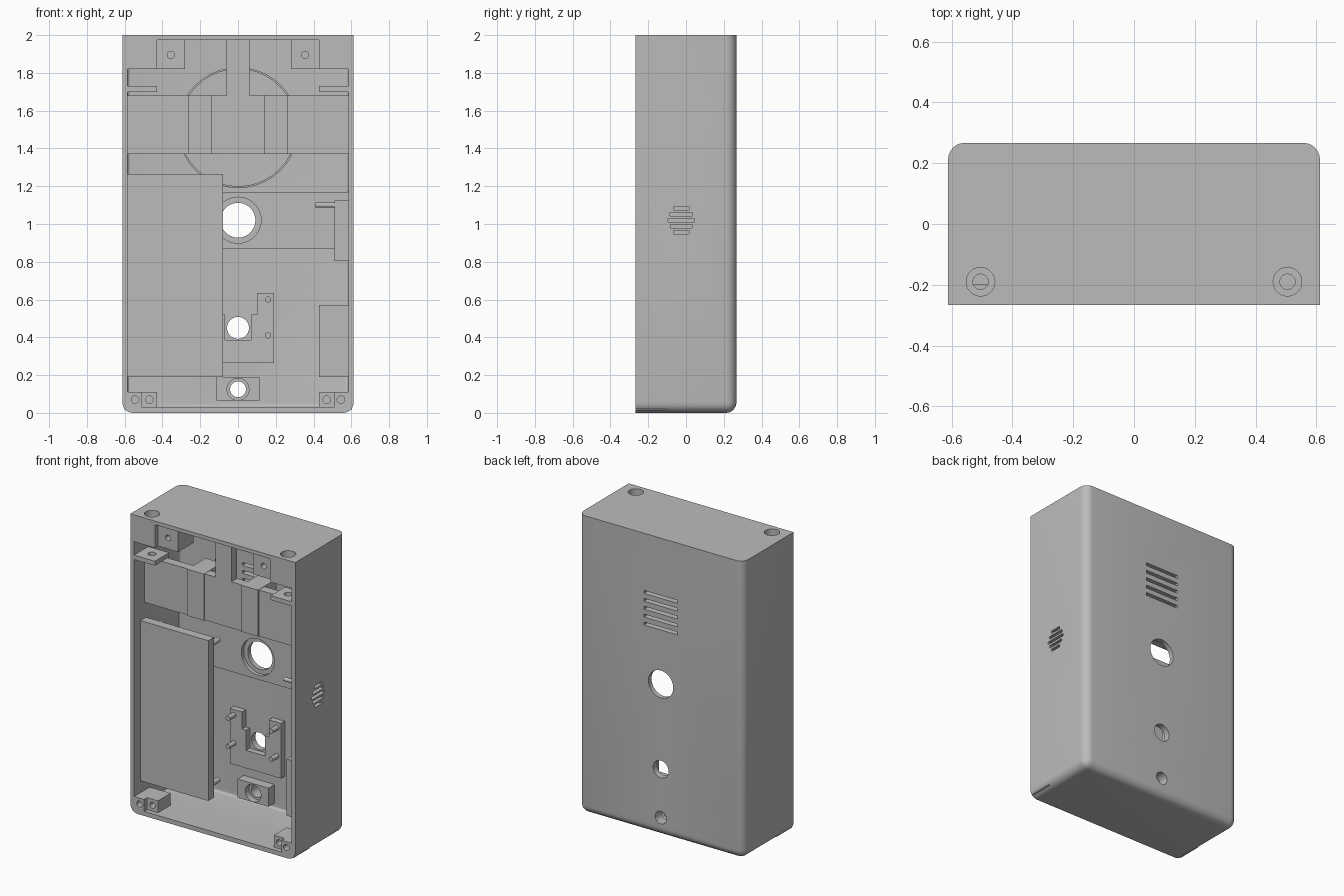
import bpy, bmesh, math
from mathutils import Matrix

old = bpy.data.objects.get("Cube")
if old:
    bpy.data.objects.remove(old, do_unlink=True)

GREY = (0.5, 0.5, 0.5, 1.0)
mat = bpy.data.materials.new("plain_grey")
mat.use_nodes = True
mat.diffuse_color = GREY
bsdf = next(n for n in mat.node_tree.nodes if n.type == 'BSDF_PRINCIPLED')
bsdf.inputs["Base Color"].default_value = GREY
bsdf.inputs["Roughness"].default_value = 0.6

FRONT, BACK = -0.267, 0.267      # outer faces of the case
FLOOR = 0.225                    # inner face of the rear panel
parts = []


def finish(name, bm, keep=True):
    bmesh.ops.recalc_face_normals(bm, faces=bm.faces)
    mesh = bpy.data.meshes.new(name)
    bm.to_mesh(mesh)
    bm.free()
    mesh.materials.append(mat)
    ob = bpy.data.objects.new(name, mesh)
    bpy.context.collection.objects.link(ob)
    if keep:
        parts.append(ob)
    return ob


def box(name, x, y, z, keep=True, round_edges=None, radius=0.0, segments=6):
    """Box from ranges; round_edges picks edges by their midpoint direction."""
    bm = bmesh.new()
    bmesh.ops.create_cube(bm, size=1)
    if round_edges:
        chosen = [e for e in bm.edges if round_edges((e.verts[0].co + e.verts[1].co) / 2)]
    spans = [sorted(r) for r in (x, y, z)]
    for v in bm.verts:
        v.co = [(a + b) / 2 + c * (b - a) for c, (a, b) in zip(v.co, spans)]
    if round_edges:
        bmesh.ops.bevel(bm, geom=chosen, offset=radius, segments=segments,
                        profile=0.5, affect='EDGES')
    return finish(name, bm, keep)


def rod(name, axis, centre, r, length, keep=True):
    """Cylinder centred on a point along one axis."""
    turn = {'X': Matrix.Rotation(math.pi / 2, 4, 'Y'),
            'Y': Matrix.Rotation(math.pi / 2, 4, 'X'),
            'Z': Matrix.Identity(4)}[axis]
    bm = bmesh.new()
    bmesh.ops.create_cone(bm, cap_ends=True, segments=40, radius1=r, radius2=r,
                          depth=length, matrix=Matrix.Translation(centre) @ turn)
    return finish(name, bm, keep)


def mirrored_plate(name, half, y0, y1):
    """Extrude a profile in x and z, mirrored about x = 0."""
    bm = bmesh.new()
    points = half + [(-x, z) for x, z in reversed(half)]
    face = bm.faces.new([bm.verts.new((x, y0, z)) for x, z in points])
    out = bmesh.ops.extrude_face_region(bm, geom=[face])["geom"]
    for v in out:
        if isinstance(v, bmesh.types.BMVert):
            v.co.y = y1
    return finish(name, bm)


def combine(target, tool, operation='DIFFERENCE'):
    mod = target.modifiers.new("cut", 'BOOLEAN')
    mod.operation, mod.solver, mod.object = operation, 'EXACT', tool
    bpy.context.view_layer.objects.active = target
    bpy.ops.object.modifier_apply(modifier=mod.name)
    bpy.data.objects.remove(tool, do_unlink=True)


def bore(target, axis, centre, r, length):
    combine(target, rod("bore", axis, centre, r, length, False))


# Case: open at the front, rounded along the rear and lower edges
case = box("case", (-0.612, 0.612), (FRONT, BACK), (0, 2), radius=0.055,
           round_edges=lambda m: (m.y > 0.4 and m.z < 0.4) or (abs(m.x) > 0.4 and m.z < -0.4))
combine(case, box("cavity", (-0.585, 0.585), (-0.4, FLOOR), (0.03, 1.975), False,
                  lambda m: m.y > 0.4 and m.z < 0.4, 0.017, 4))

# Solid corners joined to the case, and the raised rear band
for s in (-1, 1):
    combine(case, box("top_corner", (s * 0.43, s * 0.6), (FRONT, -0.115), (1.82, 1.99), False), 'UNION')
    combine(case, box("foot_corner", (s * 0.51, s * 0.6), (FRONT, -0.1), (0.015, 0.11), False), 'UNION')
combine(case, box("rear_band", (-0.595, 0.595), (0.21, 0.24), (0.87, 1.17), False), 'UNION')
combine(case, box("button_block", (-0.115, 0.115), (0.16, 0.24), (0.065, 0.19), False), 'UNION')

# Screw holes in the solid corners
for s in (-1, 1):
    bore(case, 'Z', (s * 0.505, -0.19, 1.98), 0.047, 0.12)
    bore(case, 'Z', (s * 0.505, -0.19, 1.9), 0.025, 0.3)
    bore(case, 'Y', (s * 0.545, FRONT, 0.07), 0.02, 0.2)

# Openings through the rear panel, two of them stepped
for z, r in ((1.02, 0.092), (0.45, 0.058), (0.125, 0.042)):
    bore(case, 'Y', (0, 0.2, z), r, 0.3)
bore(case, 'Y', (0, 0.19, 1.02), 0.122, 0.09)
bore(case, 'Y', (0, 0.17, 0.125), 0.058, 0.06)

# Sound slots in the rear panel and the left wall
for i in range(5):
    z = 1.5 + (i - 2) * 0.053
    combine(case, box("rear_slot", (-0.125, 0.125), (0.2, 0.3), (z - 0.01, z + 0.01), False))
for i, w in enumerate((0.04, 0.057, 0.07, 0.06, 0.04)):
    z = 1.02 + (i - 2) * 0.032
    combine(case, box("side_slot", (0.57, 0.63), (-0.025 - w, -0.025 + w), (z - 0.009, z + 0.009), False))

# Speaker ring standing on the rear panel
ring = rod("speaker_ring", 'Y', (0, 0.215, 1.51), 0.32, 0.04)
bore(ring, 'Y', (0, 0.215, 1.51), 0.31, 0.1)

# T-shaped holder with two clamp blocks
mirrored_plate("speaker_holder", [(0.588, 1.37), (0.588, 1.68), (0.06, 1.68), (0.06, 1.98)],
               -0.155, -0.095)

# Mirrored fittings
for s, side in ((-1, "right"), (1, "left")):
    box(side + "_clamp_block", (s * 0.14, s * 0.263), (-0.163, 0.03), (1.37, 1.682))
    tab = box(side + "_screw_tab", (s * 0.43, s * 0.59), (FRONT, -0.115), (1.7, 1.73))
    bore(tab, 'Z', (s * 0.505, -0.19, 1.715), 0.025, 0.1)
    boss = box(side + "_upper_boss", (s * 0.28, s * 0.435), (-0.235, -0.07), (1.82, 1.98))
    bore(boss, 'Y', (s * 0.355, -0.235, 1.895), 0.019, 0.16)
    foot = box(side + "_foot_block", (s * 0.43, s * 0.515), (-0.235, -0.1), (0.025, 0.11))
    bore(foot, 'Y', (s * 0.47, -0.235, 0.07), 0.02, 0.14)
    for z in (0.41, 0.6):
        rod(side + "_bracket_pin", 'Y', (s * 0.16, 0.165, z), 0.016, 0.09)

# Bracket around the middle opening
mirrored_plate("bracket", [(0.07, 0.385), (0.07, 0.52), (0.1, 0.52), (0.1, 0.635),
                           (0.19, 0.635), (0.19, 0.265)], 0.185, 0.23)

# Circuit board with standoffs
box("circuit_board", (-0.584, -0.08), (-0.2, -0.14), (0.19, 1.265))
for x in (-0.54, -0.12):
    for z in (0.26, 1.2):
        rod("board_standoff", 'Y', (x, -0.095, z), 0.018, 0.11)

# Parts on the left wall
box("microphone_block", (0.51, 0.584), (-0.11, 0.06), (0.805, 1.125))
rod("microphone_pin", 'X', (0.465, -0.095, 1.1), 0.013, 0.11)
box("terminal_block", (0.43, 0.584), (-0.1, 0.08), (0.19, 0.57))

# Smooth rounded faces, keep corners crisp
bpy.ops.object.select_all(action='DESELECT')
for ob in parts:
    ob.select_set(True)
bpy.context.view_layer.objects.active = case
bpy.ops.object.shade_smooth_by_angle(angle=math.radians(30))
